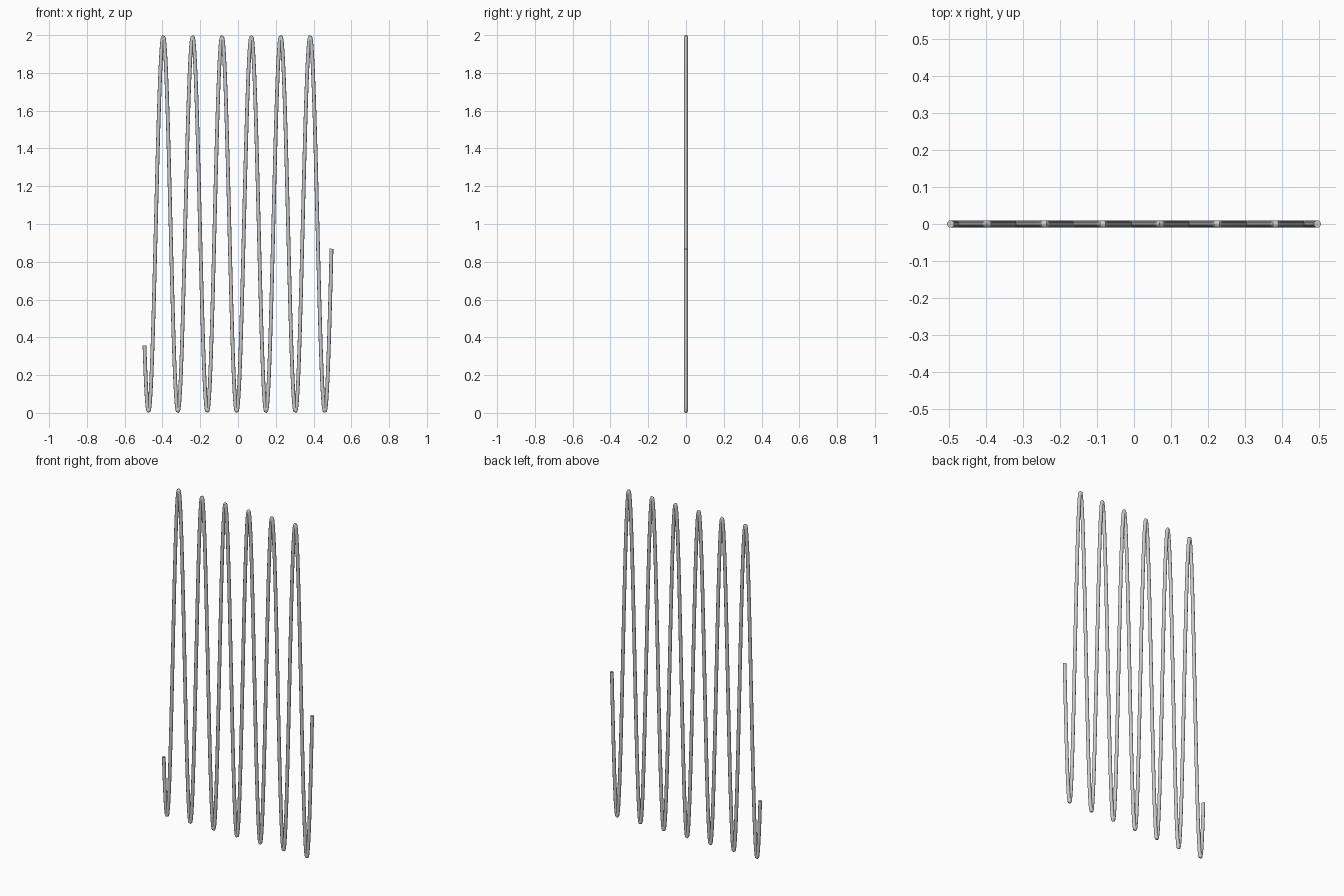
import bpy, bmesh, math
from mathutils import Vector

if "Cube" in bpy.data.objects:
    bpy.data.objects.remove(bpy.data.objects["Cube"])

SCALE = 2 / 80.8      # wave: 80 units tall plus tube thickness
AMP, RADIUS = 40, 0.4
T0, T1, STEPS, SIDES = -15, 25, 800, 12

bm = bmesh.new()
rings = []
# sweep a round section along z = sin(t)
for i in range(STEPS + 1):
    t = T0 + (T1 - T0) * i / STEPS
    centre = Vector((t - (T0 + T1) / 2, 0, AMP * math.sin(t) + AMP + RADIUS))
    slope = AMP * math.cos(t)
    normal = Vector((-slope, 0, 1)).normalized()
    ring = []
    for k in range(SIDES):
        a = 2 * math.pi * k / SIDES
        p = centre + RADIUS * (math.cos(a) * normal + Vector((0, math.sin(a), 0)))
        ring.append(bm.verts.new(p * SCALE))
    rings.append(ring)

for a, b in zip(rings, rings[1:]):
    for k in range(SIDES):
        n = (k + 1) % SIDES
        bm.faces.new((a[k], a[n], b[n], b[k]))

# flat end caps
bm.faces.new(rings[0][::-1])
bm.faces.new(rings[-1])
bmesh.ops.recalc_face_normals(bm, faces=bm.faces)

mesh = bpy.data.meshes.new("sine_wave_tube")
bm.to_mesh(mesh)
bm.free()
tube = bpy.data.objects.new("sine_wave_tube", mesh)
bpy.context.collection.objects.link(tube)
bpy.context.view_layer.objects.active = tube
tube.select_set(True)
bpy.ops.object.shade_smooth_by_angle(angle=math.radians(40))
